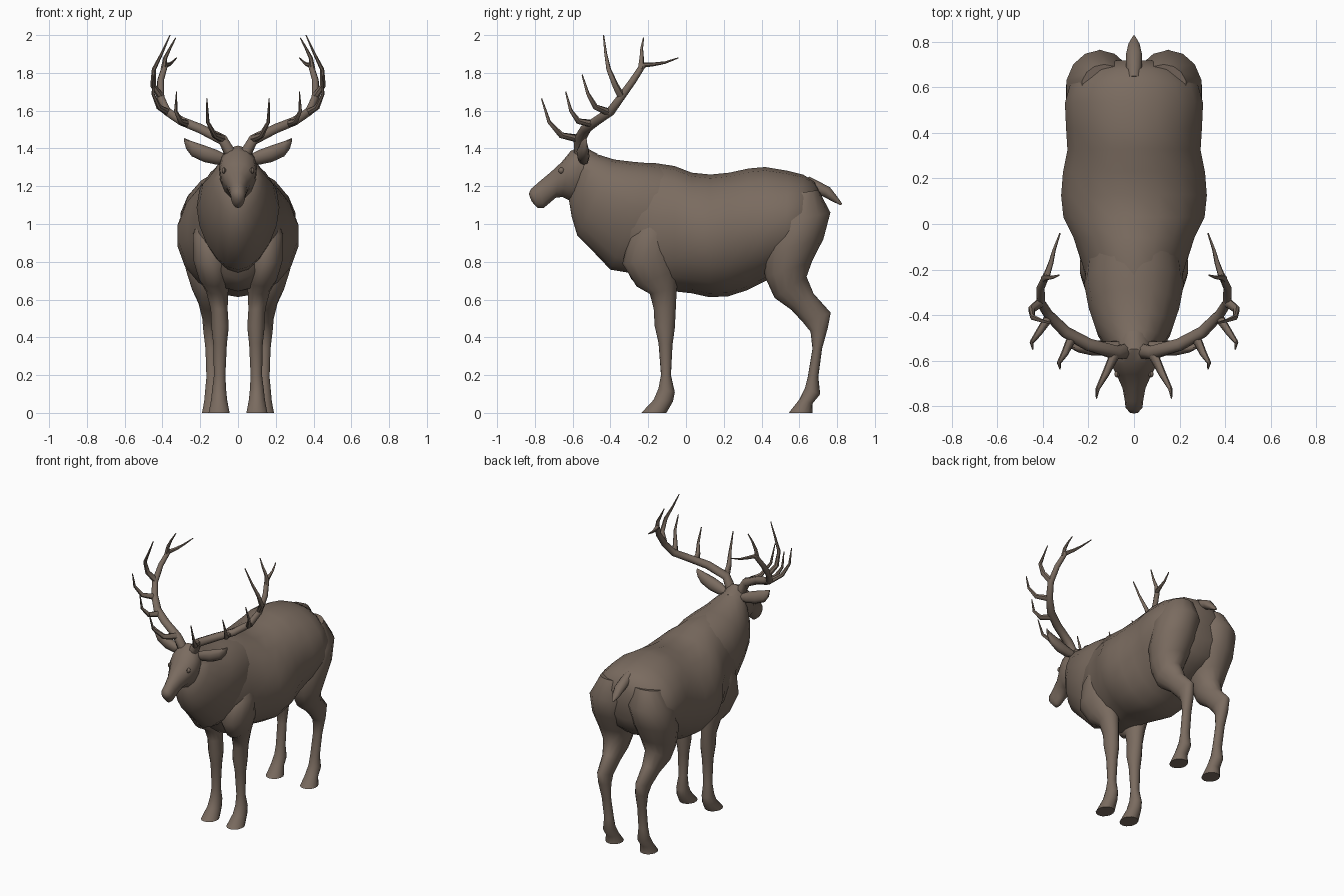
import bpy, bmesh, math
from mathutils import Vector as V

coat = bpy.data.materials.new("brown coat")
coat.diffuse_color = (0.195, 0.148, 0.116, 1)


def ring(p, q, w, n, k=0.0):
    """Oval between end points p and q, half width vector w; k widens the p end."""
    c, h = (p + q) / 2, (p - q) / 2
    pts = []
    for i in range(n):
        t = 2 * math.pi * (i + 0.5) / n
        pts.append(c + h * math.sin(t) / math.cos(math.pi / n) * 0.99
                   + w * math.cos(t) * (1 + k * math.sin(t)))
    return pts


def build(name, lofts, mirror=False, angle=50):
    """One object from any number of lofted ring stacks."""
    bm = bmesh.new()
    for rings in lofts:
        loops = [[bm.verts.new(p) for p in r] for r in rings]
        n = len(loops[0])
        for a, b in zip(loops, loops[1:]):
            for i in range(n):
                j = (i + 1) % n
                bm.faces.new((a[i], a[j], b[j], b[i]))
        bm.faces.new(loops[0])
        bm.faces.new(loops[-1])
    bmesh.ops.recalc_face_normals(bm, faces=bm.faces[:])
    me = bpy.data.meshes.new(name)
    bm.to_mesh(me)
    bm.free()
    me.materials.append(coat)
    for f in me.polygons:
        f.use_smooth = True
    me.set_sharp_from_angle(angle=math.radians(angle))
    ob = bpy.data.objects.new(name, me)
    bpy.context.collection.objects.link(ob)
    if mirror:
        ob.modifiers.new("mirror", "MIRROR").use_mirror_merge = False
    return ob


def spine(rows, n=18, k=0.0):
    """Rows: top y, top z, bottom y, bottom z, half width, on the centre line."""
    return [ring(V((0, a, b)), V((0, c, d)), V((w, 0, 0)), n, k)
            for a, b, c, d, w in rows]


def limb(rows, n=14):
    """Rows: x, front y, front z, back y, back z, half width."""
    return [ring(V((x, a, b)), V((x, c, d)), V((w, 0, 0)), n)
            for x, a, b, c, d, w in rows]


def tube(pts, r0, r1, n=7):
    """Tapered tube along a path."""
    pts = [V(p) for p in pts]
    out = []
    for i, p in enumerate(pts):
        t = (pts[min(i + 1, len(pts) - 1)] - pts[max(i - 1, 0)]).normalized()
        u = t.cross(V((0.2, 1, 0.1))).normalized()
        v = t.cross(u)
        r = r0 + (r1 - r0) * i / (len(pts) - 1)
        out.append(ring(p + v * r, p - v * r, u * r, n))
    return out


# Trunk
build("body", [spine([
    (-.38, 1.32, -.35, .84, .15), (-.28, 1.325, -.29, .71, .20),
    (-.16, 1.32, -.20, .645, .23), (-.06, 1.305, -.06, .645, .27),
    (.03, 1.27, .03, .635, .315), (.13, 1.26, .12, .615, .325),
    (.23, 1.27, .22, .618, .317), (.33, 1.292, .32, .65, .297),
    (.42, 1.30, .42, .70, .303), (.54, 1.28, .52, .75, .308),
    (.62, 1.26, .60, .79, .285), (.68, 1.225, .66, .84, .22),
    (.72, 1.15, .70, .93, .12)])])

# Maned neck, narrowing to a keel below
build("neck", [spine([
    (-.52, 1.385, -.62, 1.13, .085), (-.46, 1.365, -.605, 1.04, .13),
    (-.38, 1.34, -.575, .94, .165), (-.28, 1.328, -.50, .865, .195),
    (-.17, 1.318, -.40, .76, .215), (-.05, 1.295, -.28, .74, .20)], k=.2)])

# Head and muzzle
build("head", [spine([
    (-.47, 1.37, -.54, 1.14, .075), (-.55, 1.413, -.60, 1.12, .10),
    (-.61, 1.385, -.655, 1.145, .094), (-.66, 1.325, -.69, 1.14, .072),
    (-.72, 1.27, -.725, 1.11, .05), (-.78, 1.22, -.755, 1.085, .041),
    (-.82, 1.185, -.785, 1.085, .037), (-.832, 1.16, -.818, 1.12, .02)],
    n=14, k=.15)])

# Tail
build("tail", [spine([
    (.65, 1.25, .63, 1.17, .03), (.70, 1.225, .68, 1.165, .036),
    (.76, 1.195, .73, 1.145, .036), (.80, 1.145, .775, 1.12, .026),
    (.828, 1.105, .818, 1.10, .006)], n=10)])

# Front legs, shoulder to hoof
build("front_legs", [limb([
    (.13, -.20, 1.04, -.10, 1.07, .07), (.14, -.30, .93, -.07, .96, .10),
    (.14, -.335, .79, -.05, .83, .098), (.125, -.26, .67, -.05, .76, .083),
    (.11, -.19, .63, -.05, .66, .06), (.10, -.17, .55, -.055, .55, .046),
    (.095, -.165, .46, -.06, .45, .047), (.095, -.145, .37, -.072, .36, .037),
    (.097, -.132, .20, -.08, .20, .031), (.10, -.145, .13, -.06, .11, .038),
    (.10, -.17, .07, -.07, .06, .044), (.10, -.235, 0, -.105, 0, .057)])],
    mirror=True)

# Hind legs, haunch to hoof
build("hind_legs", [limb([
    (.13, .52, 1.15, .70, 1.18, .10), (.15, .43, .99, .762, 1.06, .15),
    (.16, .41, .84, .725, .92, .142), (.165, .42, .72, .665, .80, .112),
    (.165, .47, .61, .637, .72, .08), (.155, .56, .545, .675, .63, .055),
    (.15, .62, .48, .765, .53, .04), (.145, .66, .43, .75, .45, .04),
    (.14, .67, .34, .72, .34, .033), (.135, .645, .19, .70, .19, .033),
    (.135, .63, .13, .71, .10, .04), (.135, .60, .07, .67, .05, .045),
    (.135, .545, 0, .67, 0, .057)])], mirror=True)

# Ears: flat leaves pointing sideways
ears = [(.06, -.54, 1.365, 1.325, .02), (.11, -.55, 1.39, 1.315, .03),
        (.18, -.55, 1.415, 1.33, .034), (.245, -.545, 1.437, 1.36, .024),
        (.275, -.54, 1.45, 1.40, .012), (.286, -.535, 1.455, 1.44, .004)]
build("ears", [[ring(V((x, y, a)), V((x, y + .01, b)), V((0, w, 0)), 10)
                for x, y, a, b, w in ears]], mirror=True)

# Eyes
eyes = [(.062, .006), (.072, .016), (.08, .014), (.086, .005)]
build("eyes", [[ring(V((x, -.66, 1.283 + r)), V((x, -.66, 1.283 - r)),
                     V((0, r, 0)), 8) for x, r in eyes]], mirror=True)

# Antlers: main beam and its tines
build("antlers", [
    tube([(.045, -.56, 1.38), (.08, -.565, 1.445), (.20, -.53, 1.505),
          (.30, -.475, 1.545), (.375, -.40, 1.595), (.41, -.345, 1.67),
          (.41, -.28, 1.76), (.385, -.225, 1.845)], .032, .015, 8),
    tube([(.08, -.565, 1.45), (.125, -.66, 1.47), (.16, -.725, 1.54),
          (.165, -.765, 1.665)], .022, .003),
    tube([(.27, -.495, 1.53), (.305, -.57, 1.545), (.33, -.61, 1.60),
          (.325, -.637, 1.70)], .021, .003),
    tube([(.37, -.405, 1.59), (.42, -.48, 1.62), (.45, -.52, 1.69),
          (.445, -.55, 1.79)], .02, .003),
    tube([(.405, -.34, 1.67), (.45, -.375, 1.735), (.445, -.41, 1.82),
          (.405, -.425, 1.90), (.36, -.437, 2.0)], .02, .003),
    tube([(.395, -.24, 1.82), (.385, -.235, 1.88), (.36, -.235, 1.93),
          (.33, -.225, 1.985)], .015, .003),
    tube([(.385, -.23, 1.84), (.365, -.17, 1.845), (.35, -.11, 1.855),
          (.325, -.04, 1.88)], .014, .003)], mirror=True)
